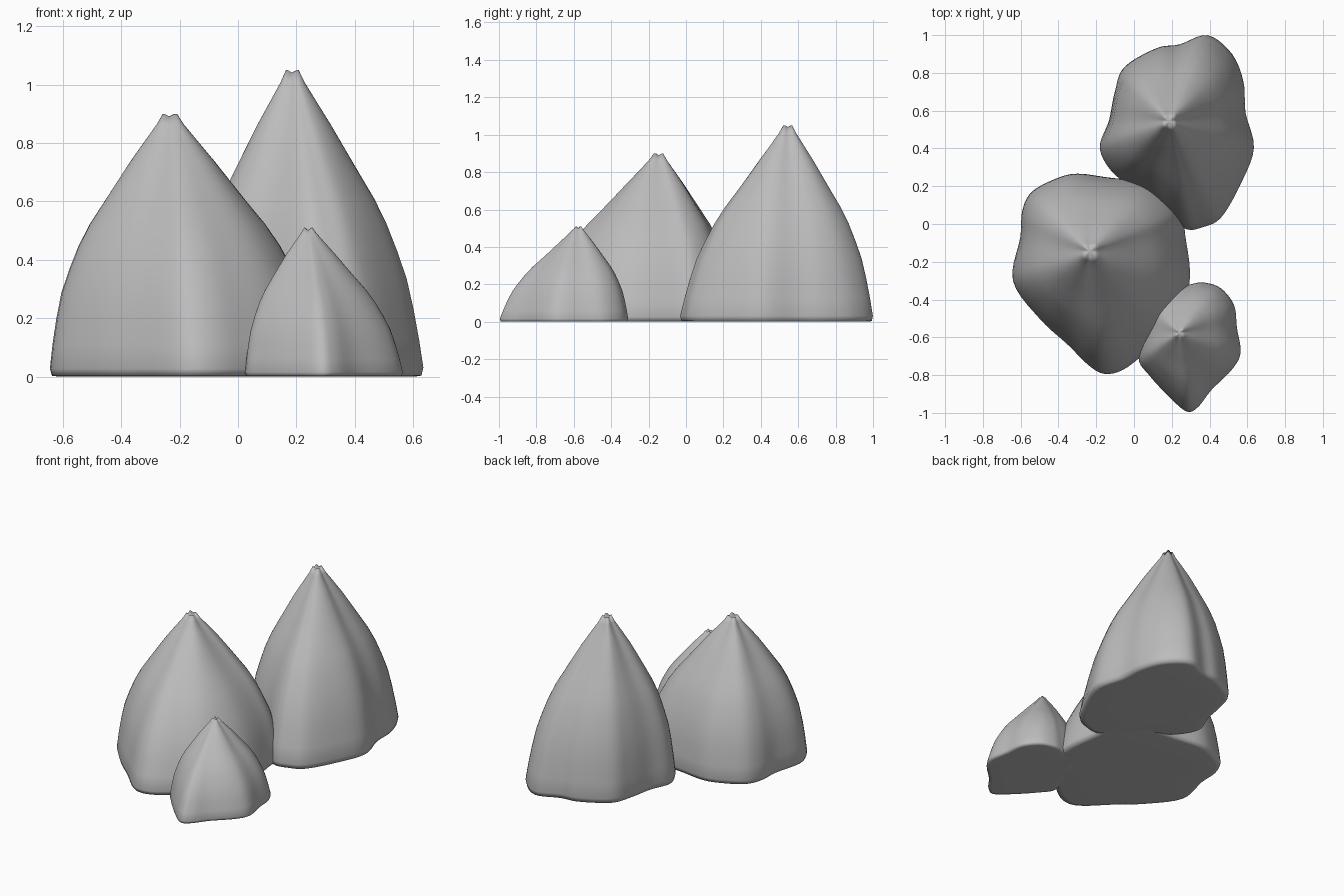
import bpy
import bmesh
import math
from mathutils import Vector

cube = bpy.data.objects.get("Cube")
if cube:
    bpy.data.objects.remove(cube, do_unlink=True)

# One plain stone colour
stone = bpy.data.materials.new("stone_grey")
stone.use_nodes = True
colour = (0.5, 0.5, 0.5, 1)
stone.diffuse_color = colour
stone.node_tree.nodes["Principled BSDF"].inputs["Base Color"].default_value = colour

# Shared side profile: (share of base radius, share of height), base to tip
PROFILE = [(0.5, 0), (0.93, 0), (0.985, 0.003), (1, 0.03), (0.97, 0.12),
           (0.93, 0.22), (0.88, 0.32), (0.81, 0.41), (0.73, 0.5),
           (0.64, 0.58), (0.53, 0.66), (0.42, 0.74), (0.31, 0.82),
           (0.19, 0.9), (0.1, 0.96), (0.055, 1)]


def smooth_outline(points, steps=5):
    """Closed Catmull-Rom curve through the outline points."""
    points = [Vector(p) for p in points]
    count = len(points)
    result = []
    for i in range(count):
        a, b, c, d = (points[(i + k) % count] for k in (-1, 0, 1, 2))
        for s in range(steps):
            t = s / steps
            result.append(0.5 * (2 * b + (c - a) * t
                                 + (2 * a - 5 * b + 4 * c - d) * t ** 2
                                 + (3 * b - a - 3 * c + d) * t ** 3))
    return result


def build_rock(name, tip, height, outline):
    """Loft the base outline up to a pinched tip with four folds."""
    bm = bmesh.new()
    centre = Vector(tip)
    offsets = [point - centre for point in smooth_outline(outline)]
    count = len(offsets)
    mean = sum(offset.length for offset in offsets) / count
    rings = []
    for share, level in PROFILE:
        ring = []
        for offset in offsets:
            fold = -math.cos(4 * math.atan2(offset.y, offset.x))
            # Sections grow rounder, and folds deeper, towards the tip
            radius = offset.length + (mean - offset.length) * 0.5 * level
            radius *= share * (1 + 0.12 * fold * level ** 3)
            spot = centre + offset.normalized() * radius
            rise = height * level
            if level == 1:
                rise += 0.004 * (fold - 1)
            ring.append(bm.verts.new((spot.x, spot.y, rise)))
        rings.append(ring)
    for low, high in zip(rings, rings[1:]):
        for i in range(count):
            j = (i + 1) % count
            bm.faces.new((low[i], low[j], high[j], high[i]))
    # Flat underside and slightly dished tip
    for ring, z in ((rings[0], 0), (rings[-1], height * 0.98)):
        hub = bm.verts.new((centre.x, centre.y, z))
        for i in range(count):
            bm.faces.new((ring[i], ring[(i + 1) % count], hub))
    bmesh.ops.recalc_face_normals(bm, faces=bm.faces)
    for face in bm.faces:
        face.smooth = True
    mesh = bpy.data.meshes.new(name)
    bm.to_mesh(mesh)
    bm.free()
    mesh.materials.append(stone)
    rock = bpy.data.objects.new(name, mesh)
    bpy.context.collection.objects.link(rock)


# Wide rock on the right-hand side of the group
wide_outline = [(0.295, -0.31), (0.27, -0.05), (0.25, 0.09), (0.1, 0.21),
                (-0.14, 0.245), (-0.3, 0.265), (-0.41, 0.24), (-0.54, 0.17),
                (-0.59, 0.07), (-0.6, -0.07), (-0.64, -0.3), (-0.5, -0.5),
                (-0.35, -0.64), (-0.24, -0.75), (-0.16, -0.795),
                (-0.07, -0.78), (0.03, -0.71), (0.2, -0.55)]
build_rock("wide_rock", (-0.235, -0.145), 0.9, wide_outline)

# Tall rock at the back
tall_outline = [(0.635, 0.4), (0.59, 0.59), (0.58, 0.75), (0.52, 0.9),
                (0.39, 1), (0.24, 0.95), (0.12, 0.93), (-0.05, 0.83),
                (-0.1, 0.7), (-0.13, 0.55), (-0.18, 0.4), (-0.1, 0.26),
                (0.05, 0.17), (0.19, 0.03), (0.28, -0.03), (0.36, -0.02),
                (0.46, 0.03), (0.56, 0.2)]
build_rock("tall_rock", (0.185, 0.545), 1.05, tall_outline)

# Small rock at the front
small_outline = [(0.565, -0.68), (0.545, -0.55), (0.53, -0.43), (0.46, -0.34),
                 (0.37, -0.31), (0.3, -0.32), (0.19, -0.35), (0.1, -0.43),
                 (0.07, -0.55), (0.025, -0.71), (0.08, -0.8), (0.19, -0.92),
                 (0.28, -0.995), (0.34, -0.97), (0.41, -0.88), (0.52, -0.77)]
build_rock("small_rock", (0.24, -0.575), 0.51, small_outline)
